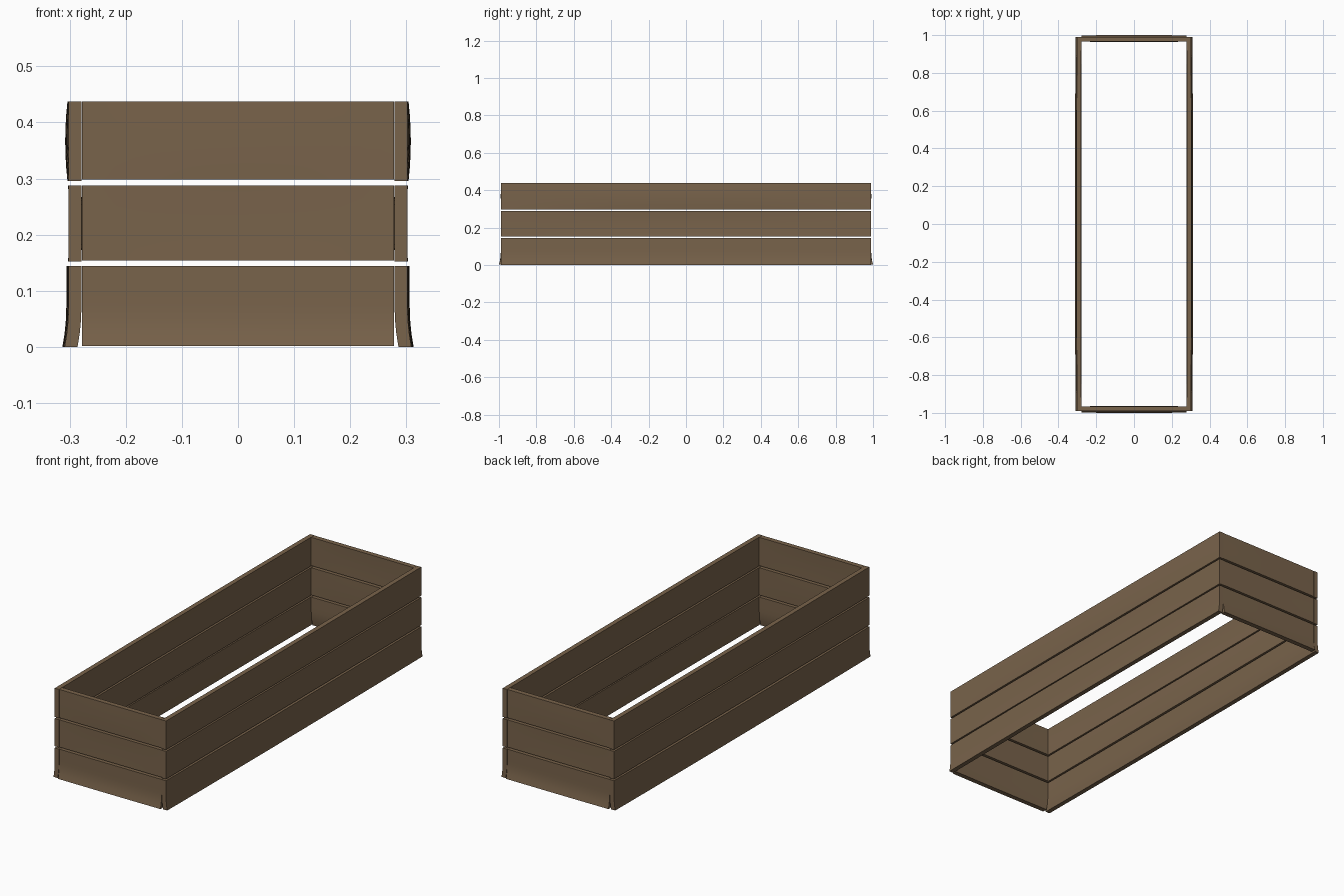
import bpy, bmesh
from math import radians

cube = bpy.data.objects.get("Cube")
if cube:
    bpy.data.objects.remove(cube)

wood = bpy.data.materials.new("brown_wood")
wood.use_nodes = True
colour = (0.19, 0.125, 0.07, 1)
wood.diffuse_color = colour
bsdf = next(n for n in wood.node_tree.nodes if n.type == 'BSDF_PRINCIPLED')
bsdf.inputs["Base Color"].default_value = colour
bsdf.inputs["Roughness"].default_value = 0.8


def plank(name, side, half, inner, outer, low, high, bow, cup, flare):
    """A warped board; side is (axis, sign) of its outward direction."""
    axis, sign = side
    bm = bmesh.new()
    bmesh.ops.create_cube(bm, size=2)
    # Cut along the length and height so that the board can bend
    for direction, cuts in ((0, 11), (2, 5)):
        edges = [e for e in bm.edges
                 if abs((e.verts[0].co - e.verts[1].co)[direction]) > 1]
        bmesh.ops.subdivide_edges(bm, edges=edges, cuts=cuts, use_grid_fill=True)
    for v in bm.verts:
        t, d, h = v.co
        middle = 1 - t * t
        warp = bow * middle + cup * (1 - h * h) * middle
        warp += flare * max(0, -h) ** 2
        out = sign * ((inner if d < 0 else outer) + warp)
        z = low + (high - low) * (h + 1) / 2
        v.co = (out, t * half, z) if axis == 'x' else (t * half, out, z)
    bmesh.ops.recalc_face_normals(bm, faces=bm.faces)
    mesh = bpy.data.meshes.new(name)
    bm.to_mesh(mesh)
    bm.free()
    mesh.materials.append(wood)
    obj = bpy.data.objects.new(name, mesh)
    bpy.context.collection.objects.link(obj)
    bpy.ops.object.select_all(action='DESELECT')
    obj.select_set(True)
    bpy.context.view_layer.objects.active = obj
    bpy.ops.object.shade_smooth_by_angle(angle=radians(30))


# Three rows of boards, each with its own slight warp
rows = (
    ("bottom", 0.0, 0.144, 0.004, 0.0, 0.007),
    ("middle", 0.152, 0.288, 0.001, -0.003, 0.0),
    ("top", 0.296, 0.437, 0.002, 0.004, 0.0),
)
for row, low, high, bow, cup, flare in rows:
    for name, sign in (("left", 1), ("right", -1)):
        plank(f"{name}_{row}_plank", ('x', sign), 0.99, 0.279, 0.302,
              low, high, bow, cup, flare)
    for name, sign in (("back", 1), ("front", -1)):
        plank(f"{name}_{row}_plank", ('y', sign), 0.278, 0.965, 0.989,
              low + 0.002, high, bow / 4, cup / 4, flare * 1.4)
